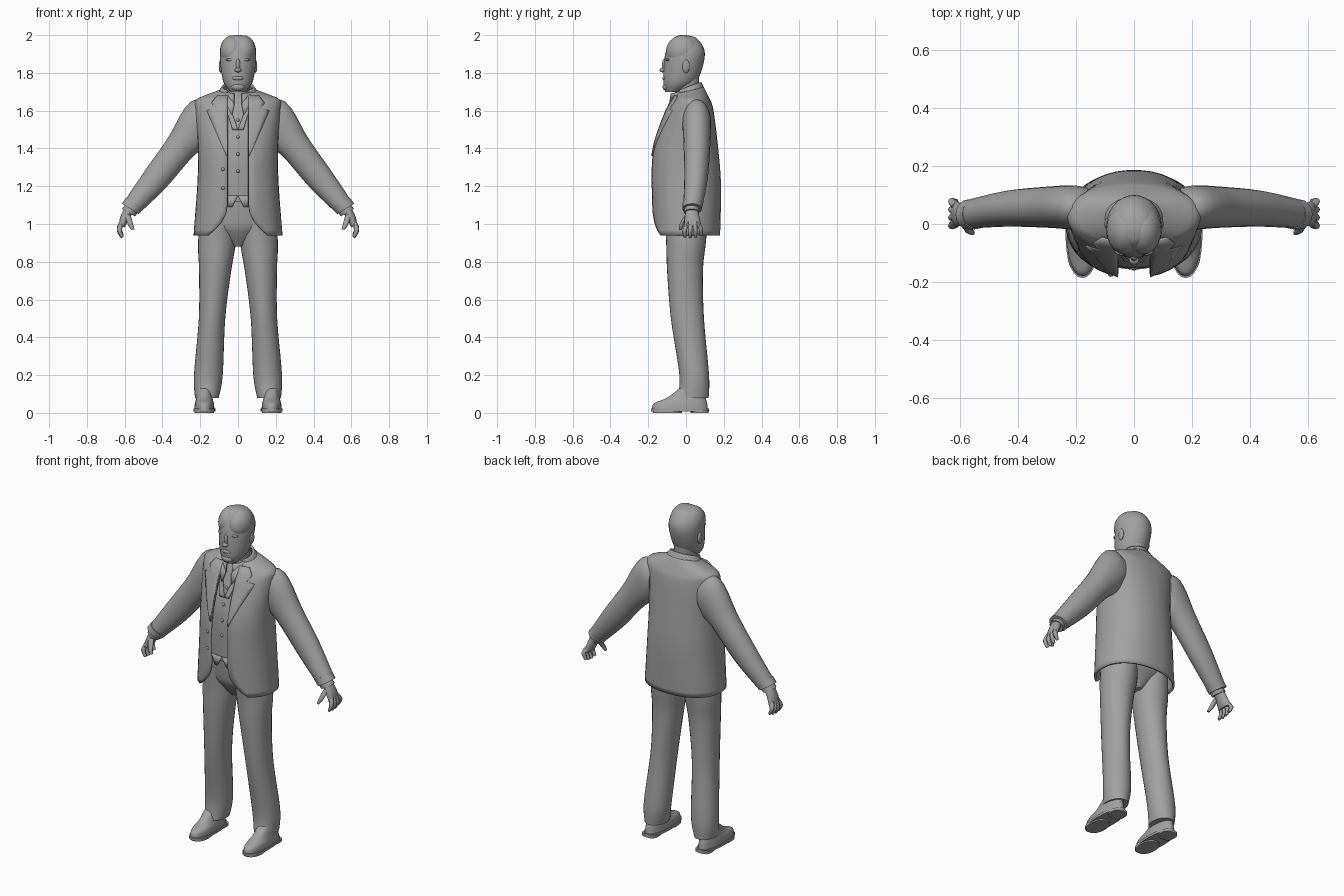
import bpy, bmesh
from math import sin, cos, asin, pi, radians
from mathutils import Vector

if "Cube" in bpy.data.objects:
    bpy.data.objects.remove(bpy.data.objects["Cube"])

grey = bpy.data.materials.new("plain_grey")
grey.use_nodes = True
COLOUR = (0.36, 0.36, 0.36, 1)
grey.diffuse_color = COLOUR
grey.node_tree.nodes["Principled BSDF"].inputs["Base Color"].default_value = COLOUR


def finish(name, bm, thickness=0):
    bmesh.ops.recalc_face_normals(bm, faces=bm.faces)
    mesh = bpy.data.meshes.new(name)
    bm.to_mesh(mesh)
    bm.free()
    mesh.materials.append(grey)
    mesh.shade_smooth()
    mesh.set_sharp_from_angle(angle=radians(50))
    part = bpy.data.objects.new(name, mesh)
    bpy.context.scene.collection.objects.link(part)
    if thickness:
        solidify = part.modifiers.new("thickness", "SOLIDIFY")
        solidify.thickness = thickness
        solidify.offset = 0


def skin(name, rings, closed=True, thickness=0):
    """Bridge rows of points; closed rows also get end caps."""
    bm = bmesh.new()
    rows = [[bm.verts.new(point) for point in ring] for ring in rings]
    count = len(rows[0])
    for lower, upper in zip(rows, rows[1:]):
        for i in range(count if closed else count - 1):
            j = (i + 1) % count
            bm.faces.new((lower[i], lower[j], upper[j], upper[i]))
    if closed:
        bm.faces.new(rows[0])
        bm.faces.new(rows[-1])
    finish(name, bm, thickness)


def smooth_rows(rows, steps=6):
    """Fill in between key rows with a spline through them."""
    result = []
    for i in range(len(rows) - 1):
        before, after = rows[max(i - 1, 0)], rows[min(i + 2, len(rows) - 1)]
        for k in range(steps):
            t = k / steps
            row = []
            for a, b, c, d in zip(before, rows[i], rows[i + 1], after):
                start, end = (c - a) / 2, (d - b) / 2
                row.append(b + t * (start + t * (3 * (c - b) - 2 * start - end
                                                 + t * (2 * (b - c) + start + end))))
            result.append(tuple(row))
    return result + [rows[-1]]


def signed_power(value, exponent):
    return (1 if value >= 0 else -1) * abs(value) ** exponent


def level_ring(row, centre=0, opening=0, tilt=0, square=2, count=28):
    """Horizontal rounded ring from (height, half width, front, back)."""
    z, half, front, back = row
    start = asin((opening / half) ** (square / 2))
    step = (pi - start) * 2 / (count - 1 if opening else count)
    points = []
    for i in range(count):
        angle = start + i * step
        x = half * signed_power(sin(angle), 2 / square)
        depth = (back - front) / 2 * signed_power(cos(angle), 2 / square)
        y = (front + back) / 2 - depth
        points.append((centre + x, y, z + tilt * (y - back)))
    return points


def stack(name, rows, centre=lambda z: 0, square=2):
    skin(name, [level_ring(row, centre(row[0]), square=square) for row in rows])


def limb(name, side, stations, count=16):
    """Tube of rings turned in the x-z plane: (x, y, z, degrees, radius, depth)."""
    rings = []
    for x, y, z, degrees, radius, depth in smooth_rows(stations, 4):
        across = Vector((cos(radians(degrees)), 0, sin(radians(degrees)))) * radius
        ring = []
        for i in range(count):
            angle = 2 * pi * i / count
            point = Vector((x, y, z)) + across * sin(angle)
            ring.append((side * point.x, y - depth * cos(angle), point.z))
        rings.append(ring)
    skin(name, rings)


def blob(name, place, size):
    bm = bmesh.new()
    bmesh.ops.create_uvsphere(bm, u_segments=20, v_segments=12, radius=1)
    bmesh.ops.scale(bm, vec=size, verts=bm.verts)
    bmesh.ops.translate(bm, vec=place, verts=bm.verts)
    finish(name, bm)


def front_of(garment, x, z, square):
    """Depth of a garment's front surface at a point."""
    row = min(garment, key=lambda r: abs(r[0] - z))
    other = min((r for r in garment if r is not row), key=lambda r: abs(r[0] - z))
    mix = min(max((z - row[0]) / (other[0] - row[0]), 0), 1)
    half, front, back = (a + (b - a) * mix for a, b in zip(row[1:], other[1:]))
    bulge = max(0, 1 - abs(x / half) ** square) ** (1 / square)
    return (front + back) / 2 - (back - front) / 2 * bulge


def plate(name, side, garment, square, rows, lift):
    """Thin panel lying on a garment: rows of (height, inner x, outer x)."""
    rings = []
    for z, inner, outer in rows:
        xs = [inner + (outer - inner) * i / 4 for i in range(5)]
        rings.append([(side * x, front_of(garment, x, z, square) - lift, z) for x in xs])
    skin(name, rings, closed=False, thickness=.008)


# Jacket, open down the front, with the hem corners cut away
SQUARE = 2.2
jacket = smooth_rows([(.94, .23, -.17, .175), (1.2, .21, -.18, .18), (1.4, .205, -.17, .165),
                      (1.6, .22, -.1, .14), (1.66, .21, -.06, .12), (1.72, .09, -.05, .09)])
skin("jacket_body",
     [level_ring(row, opening=.055 + 4 * max(0, 1.1 - row[0]) ** 2,
                 tilt=4 * max(0, row[0] - 1.66), square=SQUARE, count=36) for row in jacket],
     closed=False, thickness=.012)
collar = smooth_rows([(1.7, .115, -.06, .1), (1.75, .08, -.05, .075)])
skin("jacket_collar", [level_ring(row, opening=.055, tilt=.4) for row in collar],
     closed=False, thickness=.012)

# Waistcoat, shirt collar and trouser seat
waistcoat = smooth_rows([(1.12, .19, -.15, .14), (1.4, .18, -.15, .14),
                         (1.6, .18, -.09, .11), (1.7, .07, -.05, .07)])
stack("waistcoat", waistcoat)
shirt_collar = [(1.66, .08, -.09, .07), (1.72, .07, -.08, .07)]
skin("shirt_collar", [level_ring(row, opening=.02, tilt=.2) for row in shirt_collar],
     closed=False, thickness=.008)
stack("trousers_seat", smooth_rows([(.88, .03, -.05, .05), (.94, .12, -.09, .09),
                                    (1, .2, -.115, .12), (1.15, .19, -.13, .13)]))

# Head, neck and face
stack("head", smooth_rows([(1.7, .04, -.11, -.02), (1.76, .08, -.12, .06), (1.9, .095, -.11, .1),
                           (1.98, .06, -.07, .06), (2, .02, -.03, 0)]))
stack("neck", [(1.6, .06, -.07, .06), (1.78, .06, -.05, .07)])
blob("nose_bridge", (0, -.115, 1.84), (.012, .012, .035))
blob("nose_tip", (0, -.124, 1.815), (.018, .016, .012))
blob("mouth", (0, -.113, 1.772), (.03, .012, .012))
blob("chin", (0, -.104, 1.725), (.035, .02, .02))

# Buttons
for i in range(4):
    z = 1.28 + .09 * i
    blob(f"waistcoat_button_{i + 1}", (0, front_of(waistcoat, 0, z, 2), z), (.009, .007, .009))
for i in range(2):
    z = 1.19 + .1 * i
    blob(f"jacket_button_{i + 1}", (-.08, front_of(jacket, .08, z, SQUARE) - .005, z), (.009, .007, .009))

for label, side in (("left", 1), ("right", -1)):
    # Hair swept from a parting, ear and brow
    blob(f"{label}_hair", (side * .03, -.018, 1.913), (.066, .088, .086))
    blob(f"{label}_ear", (side * .092, 0, 1.835), (.01, .02, .035))
    blob(f"{label}_brow", (side * .038, -.095, 1.87), (.028, .014, .008))

    # Lapel, waistcoat edge and point, shirt collar wing
    lapel_edge = ((1.36, .06), (1.6, .165), (1.61, .12), (1.64, .14), (1.68, .11))
    lapel = [(z, .055, outer) for z, outer in lapel_edge]
    plate(f"{label}_lapel", side, jacket, SQUARE, smooth_rows(lapel[:2]) + lapel[2:], .008)
    plate(f"{label}_waistcoat_edge", side, waistcoat, 2,
          smooth_rows([(1.5, 0, .03), (1.64, .05, .07)]), .005)
    plate(f"{label}_waistcoat_point", side, waistcoat, 2, [(1.09, .03, .05), (1.15, 0, .08)], .002)
    plate(f"{label}_shirt_collar_wing", side, waistcoat, 2,
          [(1.58, .03, .035), (1.63, .02, .06), (1.68, .03, .065)], .012)

    # Sleeve and cuffs
    limb(f"{label}_sleeve", side,
         [(.16, .055, 1.54, 90, .1, .07), (.21, .057, 1.53, 72, .125, .076),
          (.295, .058, 1.42, 42, .085, .071), (.435, .053, 1.24, 39, .072, .062),
          (.568, .034, 1.08, 32, .05, .05)], 20)
    limb(f"{label}_sleeve_cuff", side,
         [(.545, .035, 1.11, 32, .055, .053), (.57, .033, 1.08, 32, .053, .052)])
    limb(f"{label}_shirt_cuff", side,
         [(.55, .03, 1.1, 30, .04, .04), (.58, .03, 1.06, 30, .04, .04)])

    # Hand with four curled fingers and a thumb
    limb(f"{label}_palm", side,
         [(.57, .03, 1.09, 30, .026, .03), (.6, .033, 1.03, 20, .024, .04),
          (.616, .036, .985, 10, .016, .046)])
    for i in range(4):
        y = .028 * i - .006
        curl = .003 * (i - 1) ** 2
        limb(f"{label}_finger_{i + 1}", side,
             [(.614, y * .6 + .014, 1.01, 15, .013, .012), (.628, y, .965 + curl, 0, .013, .012),
              (.612, y, .928 + curl, -30, .008, .008)], 8)
    limb(f"{label}_thumb", side,
         [(.585, .01, 1.05, 10, .017, .015), (.57, -.02, 1, -10, .014, .013),
          (.556, -.03, .97, -15, .008, .008)], 8)

    # Trouser leg, splaying outwards towards the foot
    stack(f"{label}_trouser_leg",
          smooth_rows([(1.05, .095, -.115, .12), (.9, .1, -.105, .105), (.75, .085, -.1, .09),
                       (.5, .07, -.08, .095), (.2, .076, -.035, .122), (.08, .063, -.045, .12)]),
          lambda z: side * (.17 - .065 * z))

    # Shoe
    def foot(z):
        return side * .178
    stack(f"{label}_shoe_upper",
          smooth_rows([(.014, .054, -.18, .116), (.05, .05, -.17, .112),
                       (.08, .043, -.1, .105), (.13, .038, -.035, .1)]), foot, SQUARE)
    stack(f"{label}_shoe_sole", [(z, .058, -.186, .122) for z in (.008, .022)], foot, SQUARE)
    stack(f"{label}_shoe_heel", [(z, .047, .025, .12) for z in (0, .015)], foot, 3)
    stack(f"{label}_shoe_tread", [(z, .052, -.175, -.02) for z in (0, .01)], foot, SQUARE)
